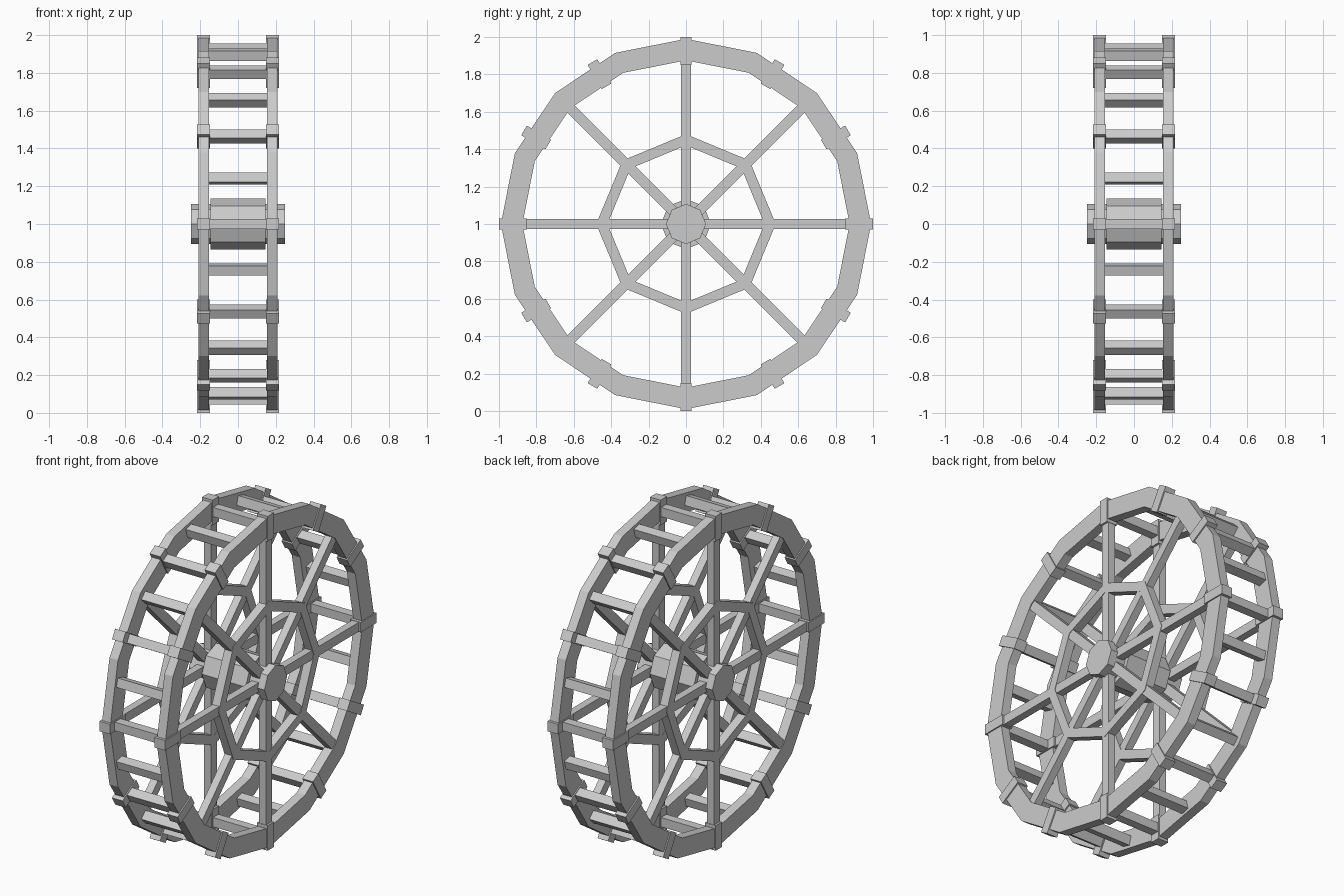
import bpy
import bmesh
from math import sin, cos, pi, radians
from mathutils import Matrix, Vector

cube = bpy.data.objects.get("Cube")
if cube:
    bpy.data.objects.remove(cube, do_unlink=True)

grey = bpy.data.materials.new("plain grey")
grey.use_nodes = True
colour = (0.6, 0.6, 0.6, 1)
grey.diffuse_color = colour
grey.node_tree.nodes["Principled BSDF"].inputs["Base Color"].default_value = colour

CENTRE = Vector((0, 0, 1))
SIDES = (("right", -1), ("left", 1))


def finish(name, bm):
    bmesh.ops.recalc_face_normals(bm, faces=bm.faces)
    bmesh.ops.translate(bm, verts=bm.verts, vec=CENTRE)
    mesh = bpy.data.meshes.new(name)
    bm.to_mesh(mesh)
    bm.free()
    mesh.materials.append(grey)
    obj = bpy.data.objects.new(name, mesh)
    bpy.context.collection.objects.link(obj)
    return obj


def ring(name, sides, inner, outer, x, thickness):
    """Faceted hoop around the axle, with corners on the spoke directions."""
    bm = bmesh.new()
    corners = []
    for i in range(sides):
        a = 2 * pi * i / sides
        corners.append([bm.verts.new((x + dx * thickness / 2, r * cos(a), r * sin(a)))
                        for dx, r in ((-1, inner), (1, inner), (1, outer), (-1, outer))])
    for i in range(sides):
        p, q = corners[i], corners[(i + 1) % sides]
        for k in range(4):
            bm.faces.new((p[k], p[(k + 1) % 4], q[(k + 1) % 4], q[k]))
    return finish(name, bm)


def drum(name, radius, x0, x1):
    """Eight-sided solid along the axle."""
    bm = bmesh.new()
    turn = Matrix.Translation(((x0 + x1) / 2, 0, 0)) @ Matrix.Rotation(pi / 2, 4, "Y")
    bmesh.ops.create_cone(bm, cap_ends=True, segments=8, radius1=radius,
                          radius2=radius, depth=x1 - x0, matrix=turn)
    return finish(name, bm)


def beam(name, angle, x, x_size, r0, r1, width):
    """Box spanning radii r0 to r1 in the given direction."""
    bm = bmesh.new()
    place = (Matrix.Rotation(radians(angle), 4, "X")
             @ Matrix.Translation((x, (r0 + r1) / 2, 0))
             @ Matrix.Diagonal((x_size, r1 - r0, width, 1)))
    bmesh.ops.create_cube(bm, size=1, matrix=place)
    return finish(name, bm)


# Hub drum and axle caps
drum("hub_drum", 0.135, -0.145, 0.145)
for side, s in SIDES:
    drum(side + "_axle_cap", 0.107, min(s * 0.14, s * 0.25), max(s * 0.14, s * 0.25))

# Rims, inner hoops, spokes and straps on both sides
for side, s in SIDES:
    x = s * 0.182
    ring(side + "_rim", 16, 0.875, 0.99, x, 0.056)
    ring(side + "_inner_hoop", 8, 0.42, 0.48, x, 0.052)
    for i in range(8):
        beam(f"{side}_spoke_{i + 1}", i * 45, x, 0.046, 0.05, 0.9, 0.055)
    for i in range(12):
        beam(f"{side}_strap_{i + 1}", i * 30, x, 0.07, 0.85, 1.0, 0.06)

# Rungs joining the rims
for i in range(24):
    beam(f"rung_{i + 1}", i * 15, 0, 0.32, 0.9, 0.955, 0.052)
